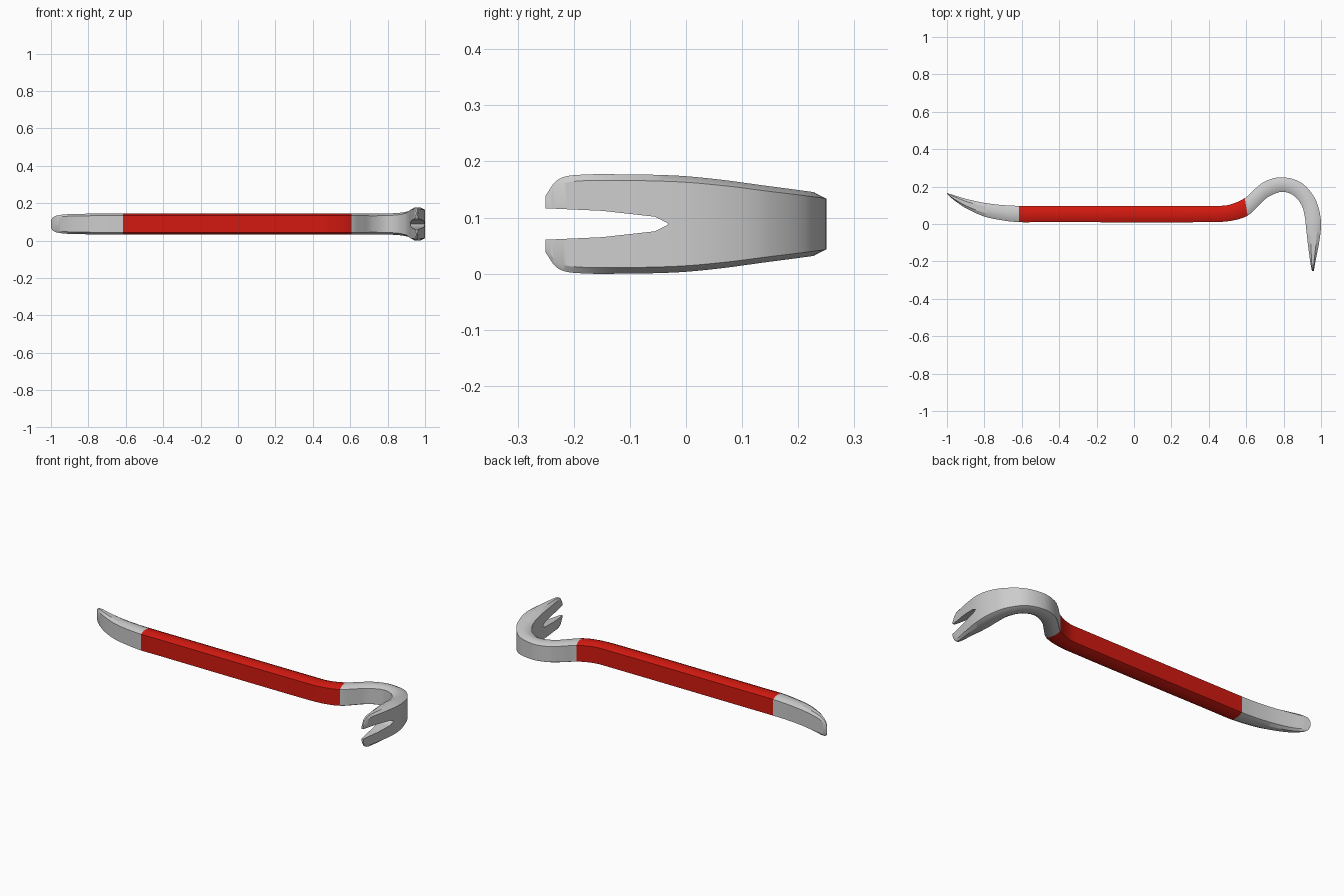
import bpy, bmesh
from mathutils import Vector

if "Cube" in bpy.data.objects:
    bpy.data.objects.remove(bpy.data.objects["Cube"])

ZC = 0.0885      # mid height of the whole tool
STEPS = 5        # rings per station interval

# Stations: inner edge x, y, outer edge x, y, half height
STATIONS = [
    (-0.998, 0.160, -1.0, 0.166, 0.020),
    (-0.988, 0.149, -0.99, 0.162, 0.036),
    (-0.96, 0.126, -0.96, 0.153, 0.047),
    (-0.90, 0.085, -0.90, 0.135, 0.053),
    (-0.80, 0.040, -0.80, 0.113, 0.055),
    (-0.70, 0.019, -0.70, 0.101, 0.056),
    (-0.615, 0.010, -0.615, 0.097, 0.057),   # grip start
    (-0.50, 0.010, -0.50, 0.097, 0.057),
    (0.43, 0.010, 0.43, 0.097, 0.057),
    (0.53, 0.019, 0.51, 0.103, 0.057),
    (0.608, 0.045, 0.592, 0.138, 0.057),     # grip end
    (0.66, 0.092, 0.645, 0.186, 0.056),
    (0.715, 0.143, 0.705, 0.230, 0.055),
    (0.79, 0.172, 0.79, 0.250, 0.056),
    (0.855, 0.151, 0.89, 0.224, 0.060),
    (0.897, 0.098, 0.960, 0.150, 0.069),
    (0.913, 0.040, 0.991, 0.070, 0.079),
    (0.920, -0.02, 1.0, -0.01, 0.086),
    (0.930, -0.11, 0.988, -0.11, 0.0885),
    (0.942, -0.20, 0.970, -0.20, 0.087),
    (0.947, -0.23, 0.965, -0.23, 0.078),
    (0.951, -0.25, 0.962, -0.25, 0.051),
]
GRIP_START, GRIP_END = 6, 10


def hermite_rings(rows):
    """Smoothly interpolate the stations along their own spacing."""
    pts = [Vector(r) for r in rows]
    s = [0.0]
    for a, b in zip(pts, pts[1:]):
        s.append(s[-1] + (b - a).length)
    n = len(pts)
    tan = []
    for i in range(n):
        lo, hi = max(i - 1, 0), min(i + 1, n - 1)
        tan.append((pts[hi] - pts[lo]) / (s[hi] - s[lo]))
    out = []
    for i in range(n - 1):
        d = s[i + 1] - s[i]
        for k in range(STEPS):
            t = k / STEPS
            out.append(pts[i] * (2*t**3 - 3*t**2 + 1) + tan[i] * d * (t**3 - 2*t**2 + t)
                       + pts[i + 1] * (3*t**2 - 2*t**3) + tan[i + 1] * d * (t**3 - t**2))
    return out + [pts[-1]]


def sweep(name, rings):
    """Skin chamfered, eight-sided sections into a closed bar."""
    bm = bmesh.new()
    loops = []
    for ix, iy, ox, oy, h in rings:
        a, b = Vector((ix, iy, ZC)), Vector((ox, oy, ZC))
        f = h - min(0.011, h * 0.4)
        section = [(0, f), (0.27, h), (0.73, h), (1, f),
                   (1, -f), (0.73, -h), (0.27, -h), (0, -f)]
        loops.append([bm.verts.new(a.lerp(b, u) + Vector((0, 0, z))) for u, z in section])
    for p, q in zip(loops, loops[1:]):
        for i in range(8):
            j = (i + 1) % 8
            bm.faces.new((p[i], p[j], q[j], q[i]))
    bm.faces.new(loops[0])
    bm.faces.new(loops[-1])
    return finish(name, bm)


def finish(name, bm):
    bmesh.ops.recalc_face_normals(bm, faces=bm.faces)
    me = bpy.data.meshes.new(name)
    bm.to_mesh(me)
    bm.free()
    ob = bpy.data.objects.new(name, me)
    bpy.context.collection.objects.link(ob)
    return ob


def smooth(ob):
    bpy.ops.object.select_all(action='DESELECT')
    ob.select_set(True)
    bpy.context.view_layer.objects.active = ob
    bpy.ops.object.shade_smooth_by_angle(angle=0.5)


rings = hermite_rings(STATIONS)
g0, g1 = GRIP_START * STEPS, GRIP_END * STEPS
chisel = sweep("chisel_end", rings[:g0 + 1])
grip = sweep("grip", rings[g0:g1 + 1])
claw = sweep("claw_head", rings[g1:])

# Nail slot cut through the claw
half = [(-0.30, 0.031), (-0.25, 0.028), (-0.15, 0.0235), (-0.055, 0.013)]
outline = half + [(-0.03, 0.0)] + [(y, -z) for y, z in reversed(half)]
bm = bmesh.new()
face = bm.faces.new([bm.verts.new((0.85, y, ZC + z)) for y, z in outline])
ext = bmesh.ops.extrude_face_region(bm, geom=[face])
bmesh.ops.translate(bm, vec=(0.25, 0, 0),
                    verts=[v for v in ext["geom"] if isinstance(v, bmesh.types.BMVert)])
cutter = finish("slot_cutter", bm)
cutter.hide_render = True
mod = claw.modifiers.new("slot", 'BOOLEAN')
mod.operation = 'DIFFERENCE'
mod.solver = 'EXACT'
mod.object = cutter
bpy.context.view_layer.objects.active = claw
bpy.ops.object.modifier_apply(modifier=mod.name)
bpy.data.objects.remove(cutter)

# Red paint on the grip
red = bpy.data.materials.new("red_paint")
red.diffuse_color = (0.65, 0.01, 0.005, 1)
red.use_nodes = True
red.node_tree.nodes["Principled BSDF"].inputs["Base Color"].default_value = red.diffuse_color
grip.data.materials.append(red)

for ob in (chisel, grip, claw):
    smooth(ob)
